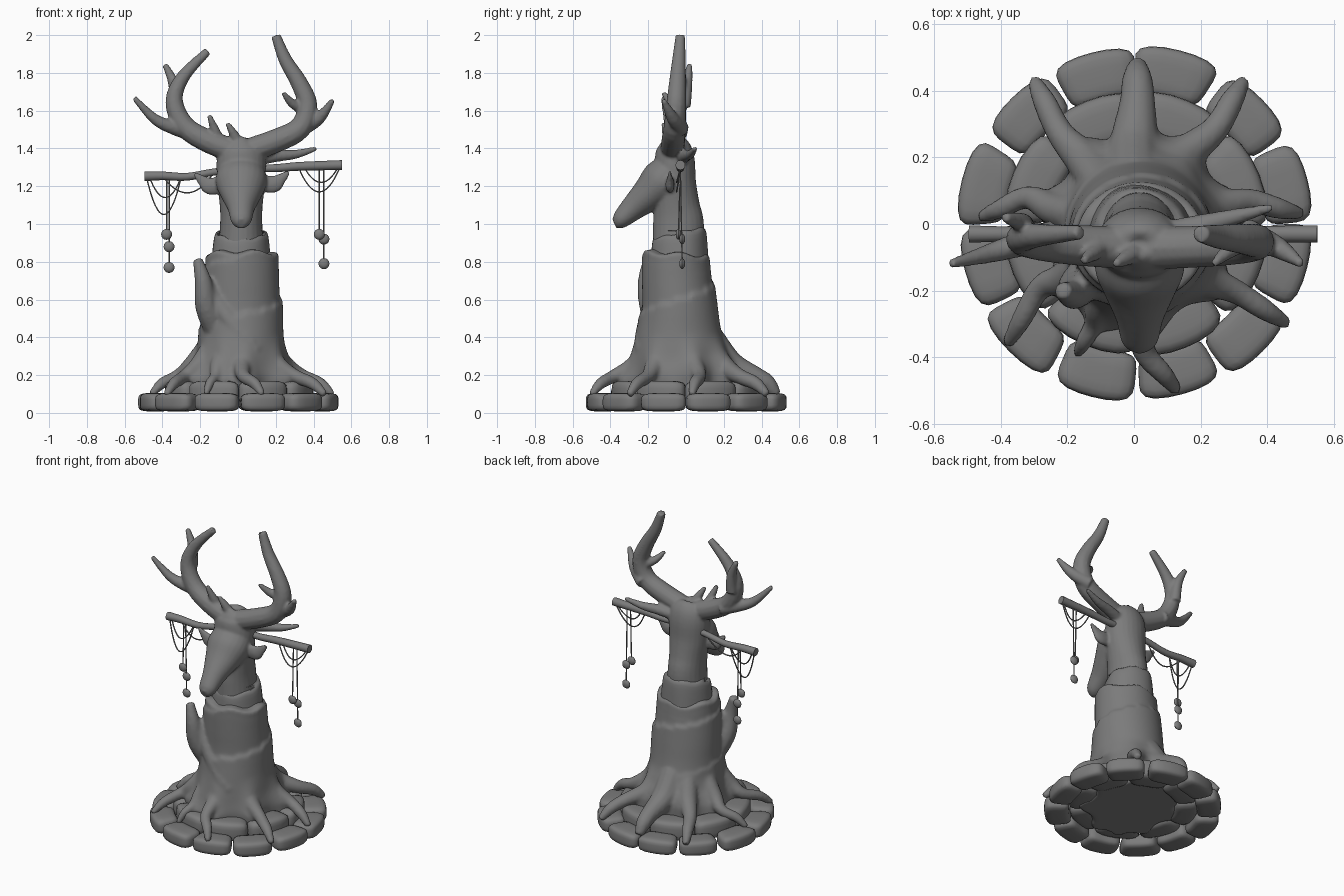
import bpy, bmesh, math, random
from math import sin, cos, pi, tau, radians, exp
from mathutils import Vector as V

random.seed(4)
if "Cube" in bpy.data.objects:
    bpy.data.objects.remove(bpy.data.objects["Cube"])

grey = bpy.data.materials.new("plain_grey")
grey.use_nodes = True
COLOUR = (0.2, 0.2, 0.2, 1)
grey.diffuse_color = COLOUR
grey.node_tree.nodes["Principled BSDF"].inputs["Base Color"].default_value = COLOUR
X, Y, Z = (1, 0, 0), (0, 1, 0), (0, 0, 1)


def select(obs):
    bpy.ops.object.select_all(action='DESELECT')
    for ob in obs:
        ob.select_set(True)
    bpy.context.view_layer.objects.active = obs[0]


def finish(bm, name, angle=42):
    bmesh.ops.recalc_face_normals(bm, faces=bm.faces)
    mesh = bpy.data.meshes.new(name)
    bm.to_mesh(mesh)
    bm.free()
    mesh.materials.append(grey)
    ob = bpy.data.objects.new(name, mesh)
    bpy.context.collection.objects.link(ob)
    select([ob])
    bpy.ops.object.shade_smooth_by_angle(angle=radians(angle))
    return ob


def fuse(name, obs, voxel, smooth):
    """Grow several parts together into one organic surface."""
    select(obs)
    bpy.ops.object.join()
    ob = obs[0]
    ob.name = name
    remesh = ob.modifiers.new("blend", 'REMESH')
    remesh.mode, remesh.voxel_size = 'VOXEL', voxel
    soften = ob.modifiers.new("soften", 'SMOOTH')
    soften.factor, soften.iterations = .5, smooth
    for mod in ("blend", "soften"):
        bpy.ops.object.modifier_apply(modifier=mod)
    bpy.ops.object.shade_smooth_by_angle(angle=radians(50))


def spline(pts, steps):
    """Smooth curve through points of any dimension."""
    pts = [V(p) for p in pts]
    out = []
    for i in range(len(pts) - 1):
        b, c = pts[i], pts[i + 1]
        a, d = pts[max(i - 1, 0)], pts[min(i + 2, len(pts) - 1)]
        for k in range(steps):
            t = k / steps
            out.append(0.5 * (2 * b + (c - a) * t + (2 * a - 5 * b + 4 * c - d) * t ** 2
                              + (3 * b - a - 3 * c + d) * t ** 3))
    return out + [pts[-1]]


def tube(name, pts, ref, sides=12, steps=4, shape=None):
    """Skin along points (x, y, z, radius) or (x, y, z, radius along ref, other radius)."""
    path = spline([tuple(p) + ((p[3],) if len(p) == 4 else ()) for p in pts], steps)
    bm = bmesh.new()
    rings = []
    for i, p in enumerate(path):
        c = V(p[:3])
        t = (V(path[min(i + 1, len(path) - 1)][:3]) - V(path[max(i - 1, 0)][:3])).normalized()
        u = V(ref)
        u = (u - t * t.dot(u)).normalized()
        w = t.cross(u)
        ring = []
        for k in range(sides):
            a = tau * k / sides
            m, lift = shape(a, c.z) if shape else (1, 0)
            co = c + (u * cos(a) * max(p[3], .002) + w * sin(a) * max(p[4], .002)) * m
            ring.append(bm.verts.new(co + V(Z) * lift))
        rings.append(ring)
    for r, s in zip(rings, rings[1:]):
        for k in range(sides):
            j = (k + 1) % sides
            bm.faces.new((r[k], r[j], s[j], s[k]))
    bm.faces.new(rings[0])
    bm.faces.new(rings[-1])
    return finish(bm, name)


def taper(name, y0, y1, r0, r1, *line):
    """Tapering limb through (x, z) points, drifting from depth y0 to y1."""
    pts = []
    for i, (x, z) in enumerate(line):
        t = i / (len(line) - 1)
        pts.append((x, y0 + (y1 - y0) * t, z, r1 + (r0 - r1) * (1 - t ** 1.7)))
    return tube(name, pts, Y)


def stone(name, ang, half, r0, r1, z0, z1):
    """Rounded block bent around the base."""
    bm = bmesh.new()
    bmesh.ops.create_cube(bm, size=2)
    bmesh.ops.subdivide_edges(bm, edges=bm.edges[:], cuts=5, use_grid_fill=True)
    tilt, grow = random.uniform(-.08, .08), random.uniform(.985, 1.01)
    for v in bm.verts:
        p = v.co / sum(abs(c) ** 4.5 for c in v.co) ** (1 / 4.5)
        a = ang + p.x * half * (1 + tilt * p.y)
        r = ((r0 + r1) / 2 + p.y * (r1 - r0) / 2) * grow
        v.co = (r * cos(a) + .005, r * sin(a), (z0 + z1) / 2 + p.z * (z1 - z0) / 2)
    finish(bm, name, 50)


# Stone base: wide outer ring and raised inner ring
for i in range(12):
    stone(f"outer_stone_{i}", radians(15 + 30 * i + random.uniform(-1, 1)),
          radians(14.2), .385, .535, .008, .105)
for i in range(8):
    stone(f"inner_stone_{i}", radians(22 + 45 * i), radians(22.6), .25, .4, .045, .17)

# Roots: bend, end, thickness, start angle
roots = [((.01, .36), (.01, .48), .055, 90), ((.24, .28), (.33, .43), .042, 58),
         ((-.22, .27), (-.3, .43), .042, 125), ((-.28, -.19), (-.38, -.36), .036, 215),
         ((-.12, -.3), (-.17, -.39), .03, 245), ((.03, -.38), (.13, -.5), .036, 275),
         ((.3, -.2), (.46, -.3), .038, 325), ((.34, .07), (.5, .03), .038, 15),
         ((-.32, .08), (-.46, .02), .035, 165)]


# Trunk with spiralling bark sheets and a flare toward each root
def bark(a, z):
    fade = min(max((z - .35) / .15, 0), 1)
    saw = ((z - .3 * a / tau) / .3) % 1
    flare = min(max((.42 - z) / .22, 0), 1) ** 1.5
    lobes = sum(exp(-(((math.degrees(a) - r[3] + 180) % 360 - 180) / 13) ** 2) for r in roots)
    return (1 + .07 * fade * (saw - .5) + .26 * flare * lobes,
            (.01 * sin(5 * a + 1) - .012 * sin(a)) * (z > .74))


def collar(a, z):
    return 1 + .02 * sin(4 * a), (.028 * sin(a) + .005 * sin(7 * a)) * (z > .85)


def column(name, rows, sides, steps, shape=None):
    """Upright loft from (y, z, x radius, y radius) rows."""
    return tube(name, [(.017, *row) for row in rows], X, sides, steps, shape)


wood = [
    column("trunk", [(-.01, .05, .25, .25), (-.02, .2, .255, .265), (-.03, .3, .235, .25),
                     (-.035, .4, .226, .232), (-.035, .55, .216, .203), (-.045, .7, .203, .187),
                     (-.05, .8, .195, .178), (-.05, .84, .185, .168), (-.05, .845, .1, .1)],
           64, 7, bark),
    tube("broken_stub", [(-.1, -.12, .42, .07), (-.165, -.185, .56, .062), (-.185, -.21, .7, .045),
                         (-.215, -.2, .815, .026)], X),
    tube("bark_ridge", [(.16, -.12, .25, .06), (.08, -.21, .34, .06), (-.02, -.205, .46, .055),
                        (-.12, -.175, .6, .05), (-.17, -.19, .7, .03)], X)]
for i, (mid, end, r, deg) in enumerate(roots):
    a = radians(deg)
    c, s = cos(a), sin(a)
    m, e = V(mid), V(end)
    q = m.lerp(e, .6)
    far = e.length > .42
    wood.append(tube(f"root_{i}", [
        (.15 * c, .15 * s - .02, .38, r * 1.5), (.25 * c, .25 * s - .02, .255, r * 1.4),
        (*m, .195, r), (*q, .155 if far else .17, r * .85),
        (*e, .095 if far else .125, r * .5)], (-s, c, 0)))
fuse("trunk_and_roots", wood, .011, 4)

column("upper_bark", [(-.035, .72, .165, .16), (-.035, .85, .153, .15),
                      (-.035, .945, .138, .138), (-.035, .948, .1, .1)], 32, 4, collar)

# Neck and head
animal = [
    column("neck", [(-.04, .82, .125, .135), (-.04, 1, .112, .135), (-.05, 1.1, .114, .122),
                    (-.06, 1.22, .127, .113), (-.06, 1.34, .13, .106), (-.07, 1.41, .11, .09),
                    (-.08, 1.445, .06, .055), (-.08, 1.45, .01, .01)], 24, 4),
    column("head", [(-.38, 1.003, .025, .026), (-.35, 1.02, .054, .047), (-.28, 1.085, .072, .068),
                    (-.2, 1.155, .107, .092), (-.13, 1.22, .135, .117), (-.07, 1.28, .125, .105)],
           24, 4)]
for side, name in ((-1, "right"), (1, "left")):
    animal.append(tube(name + "_ear", [
        (.02 + side * x, -.085, z + .005 * side, r, r / 2) for x, z, r in
        ((.09, 1.215, .04), (.165, 1.205, .048), (.205, 1.232, .032), (.25, 1.272, .012))], Z))

# Antlers: main beams, then tines
animal += [
    taper("right_beam", -.075, -.025, .065, .022, (.03, 1.37), (-.15, 1.435), (-.28, 1.515),
          (-.338, 1.65), (-.29, 1.78), (-.16, 1.915)),
    taper("right_outer_tine", -.03, -.12, .043, .014, (-.24, 1.48), (-.34, 1.51),
          (-.44, 1.555), (-.55, 1.668)),
    taper("right_upper_tine", -.01, .02, .036, .015, (-.33, 1.62), (-.34, 1.74), (-.387, 1.845)),
    taper("right_brow_tine", -.06, -.11, .032, .013, (-.09, 1.42), (-.12, 1.49), (-.152, 1.575)),
    taper("crown_tine", -.08, -.12, .032, .012, (.01, 1.41), (-.02, 1.47), (-.057, 1.535))]
animal += [
    taper("left_beam", -.075, -.03, .065, .026, (0, 1.37), (.2, 1.44), (.33, 1.51),
          (.368, 1.63), (.322, 1.75), (.25, 1.87), (.2, 1.998)),
    taper("left_outer_tine", -.02, -.12, .042, .013, (.33, 1.5), (.43, 1.56), (.503, 1.657)),
    taper("left_inner_tine", -.04, -.12, .03, .012, (.36, 1.6), (.285, 1.64), (.24, 1.695)),
    taper("left_low_tine", -.03, .05, .036, .012, (.08, 1.34), (.2, 1.36), (.31, 1.37), (.415, 1.4))]
fuse("head_and_antlers", animal, .009, 3)

# Crossing branch
taper("right_branch", -.03, -.03, .018, .026, (0, 1.29), (-.13, 1.275), (-.27, 1.25),
      (-.4, 1.255), (-.495, 1.253))
taper("left_branch", -.03, -.03, .02, .026, (0, 1.3), (.18, 1.295), (.32, 1.305), (.55, 1.312))

# Hanging cords: start x, end x, height, sag
cords = [(-.485, -.3, 1.25, .2), (-.47, -.3, 1.25, .11), (-.4, -.14, 1.255, .09),
         (.32, .54, 1.3, .13), (.35, .53, 1.3, .08)]
for i, (x0, x1, z, sag) in enumerate(cords):
    tube(f"loop_cord_{i}", [(x0 + (x1 - x0) * k / 8, -.03 - .02 * sin(pi * k / 8),
                             z - sag * (1 - (k / 4 - 1) ** 2), .004) for k in range(9)], Y, 6, 2)

# Drop strings with flat discs
drops = [(-.378, 1.25, -.04, (.945,)), (-.365, 1.25, -.02, (.88, .77)),
         (.43, 1.3, -.04, (.945,)), (.455, 1.3, -.02, (.92, .79))]
for i, (x, top, y, beads) in enumerate(drops):
    tube(f"drop_string_{i}", [(x, -.03, top, .004), (x, y, beads[-1], .004)], X, 6, 2)
    for j, z in enumerate(beads):
        tube(f"bead_{i}_{j}", [(x, y + .014 * k, z, .029 - .016 * k * k)
                               for k in (-1, -.6, 0, .6, 1)], X, 16, 1)
